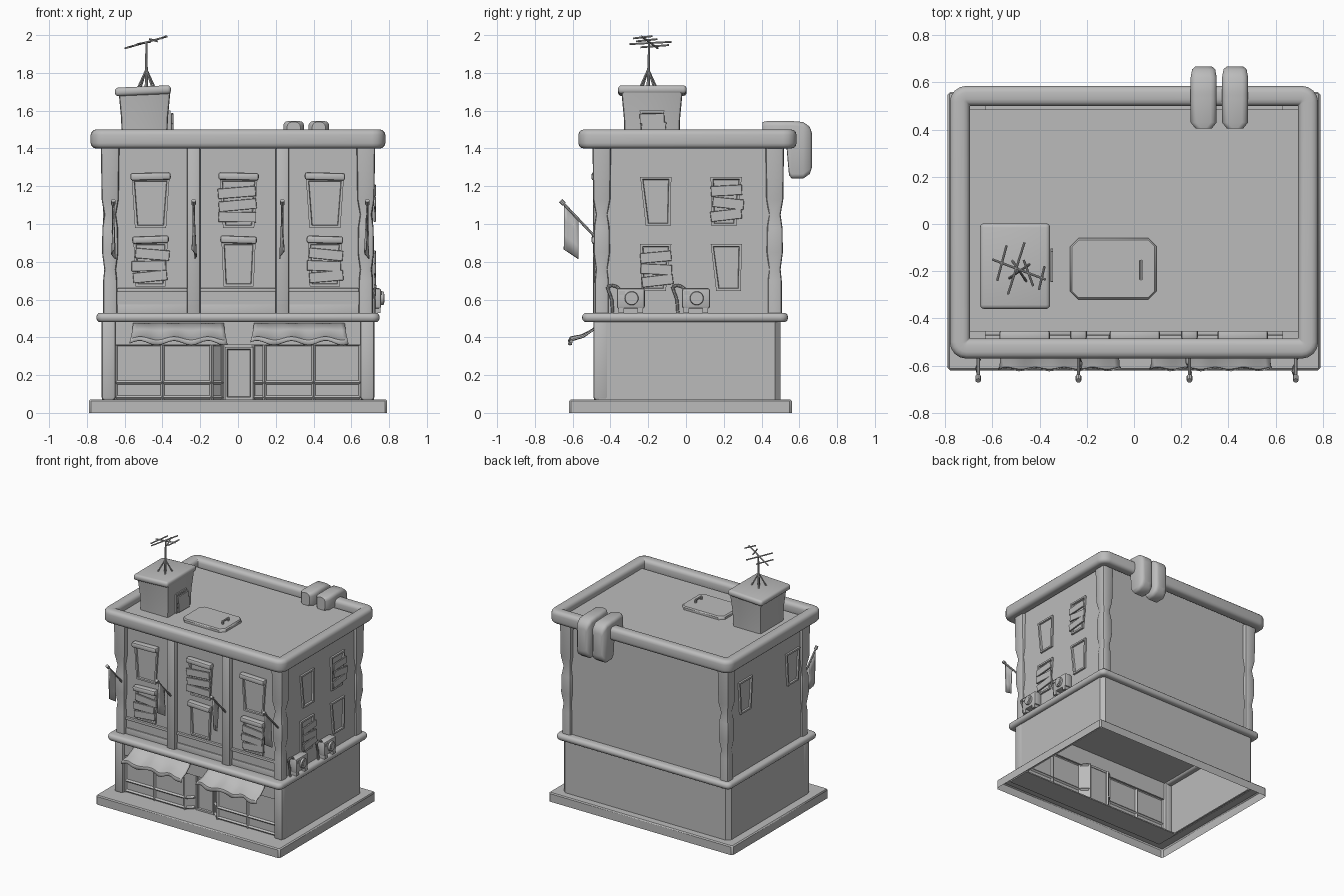
import bpy, bmesh, math, random
from mathutils import Matrix, Vector

random.seed(4)
old = bpy.data.objects.get("Cube")
if old:
    bpy.data.objects.remove(old)

grey = bpy.data.materials.new("plain_grey")
grey.use_nodes = True
grey.diffuse_color = (0.5, 0.5, 0.5, 1)
grey.node_tree.nodes["Principled BSDF"].inputs["Base Color"].default_value = grey.diffuse_color


def finish(name, bm, matrix=None):
    bmesh.ops.recalc_face_normals(bm, faces=bm.faces)
    me = bpy.data.meshes.new(name)
    bm.to_mesh(me)
    bm.free()
    if matrix:
        me.transform(matrix)
    me.materials.append(grey)
    for p in me.polygons:
        p.use_smooth = True
    me.set_sharp_from_angle(angle=math.radians(40))
    ob = bpy.data.objects.new(name, me)
    bpy.context.collection.objects.link(ob)
    return ob


def box(name, lo, hi, bevel=0.0, segs=2, matrix=None, tilt=0.0):
    """Box between two corners; tilt turns it about its own y axis."""
    lo, hi = Vector(lo), Vector(hi)
    bm = bmesh.new()
    bmesh.ops.create_cube(bm, size=1)
    bmesh.ops.scale(bm, vec=hi - lo, verts=bm.verts)
    if bevel:
        bmesh.ops.bevel(bm, geom=bm.edges[:], offset=bevel, segments=segs, profile=0.5, affect='EDGES')
    m = Matrix.Translation((lo + hi) / 2) @ Matrix.Rotation(tilt, 4, 'Y')
    return finish(name, bm, matrix @ m if matrix else m)


def rod(name, a, b, r, r2=None, sides=8):
    a, b = Vector(a), Vector(b)
    bm = bmesh.new()
    bmesh.ops.create_cone(bm, cap_ends=True, segments=sides, radius1=r, radius2=r2 or r, depth=(b - a).length)
    rot = (b - a).to_track_quat('Z', 'Y').to_matrix().to_4x4()
    return finish(name, bm, Matrix.Translation((a + b) / 2) @ rot)


def loft(name, loops, cap_start=False, cap_end=False, wrap=False, ring=True, matrix=None):
    """Skin a row of matching point loops."""
    bm = bmesh.new()
    rows = [[bm.verts.new(p) for p in l] for l in loops]
    n = len(rows[0])
    pairs = list(zip(rows, rows[1:])) + ([(rows[-1], rows[0])] if wrap else [])
    for a, b in pairs:
        for i in range(n if ring else n - 1):
            j = (i + 1) % n
            bm.faces.new((a[i], a[j], b[j], b[i]))
    if cap_start:
        bm.faces.new(rows[0])
    if cap_end:
        bm.faces.new(rows[-1])
    return finish(name, bm, matrix)


def rrect(rect, inset, z, r=0.04, n=4):
    """Rounded rectangle loop at height z."""
    x0, x1, y0, y1 = rect[0] + inset, rect[1] - inset, rect[2] + inset, rect[3] - inset
    r = max(r - inset, 0.004)
    pts = []
    for k, (cx, cy) in enumerate([(x1 - r, y1 - r), (x0 + r, y1 - r), (x0 + r, y0 + r), (x1 - r, y0 + r)]):
        for i in range(n + 1):
            t = (k + i / n) * math.pi / 2
            pts.append((cx + r * math.cos(t), cy + r * math.sin(t), z))
    return pts


def rim(name, rect, width, z0, z1, bevel, r):
    """Moulding with a rounded section running round a rectangle."""
    prof = []
    for k, (d, z) in enumerate([(width - bevel, z1 - bevel), (bevel, z1 - bevel),
                                (bevel, z0 + bevel), (width - bevel, z0 + bevel)]):
        for i in range(4):
            t = (k + i / 3) * math.pi / 2
            prof.append((d + bevel * math.cos(t), z + bevel * math.sin(t)))
    return loft(name, [rrect(rect, d, z, r) for d, z in prof], wrap=True)


# Hollow base slab and front pavement
base = (-0.79, 0.79, -0.62, 0.56)
loft("base_slab", [rrect(base, d, z, 0.012, 1) for d, z in [(0, 0), (0, 0.062), (0.008, 0.07), (0.085, 0.07)]])
box("pavement", (-0.71, -0.56, 0.06), (0.71, -0.37, 0.069))

# Ground floor walls, open at front and below
w = 0.72
wall = [(-w, -0.46), (-w, 0.47), (-w + 0.03, 0.5), (w - 0.03, 0.5), (w, 0.47), (w, -0.46)]
shell = wall + [(x * 0.97, y * 0.97) for x, y in reversed(wall)]
loft("ground_walls", [[(x, y, z) for x, y in shell] for z in (0.068, 0.5)])
for s in (-1, 1):
    box("shop_pillar", (s * 0.685 - 0.037, -0.49, 0.068), (s * 0.685 + 0.037, -0.41, 0.5), 0.014)

# Upper storeys with roof deck
box("upper_walls", (-0.70, -0.455, 0.495), (0.70, 0.485, 1.445))
rim("belt_moulding", (-0.75, 0.75, -0.55, 0.54), 0.1, 0.48, 0.53, 0.022, 0.04)
rim("parapet", (-0.78, 0.78, -0.57, 0.585), 0.085, 1.4, 1.5, 0.028, 0.07)

# Lumpy corner pillars and plain middle pillars
swell = [(0.5, 0), (0.7, 0), (0.76, -0.006), (0.85, 0.006), (0.98, 0.004), (1.05, -0.006), (1.13, 0.008), (1.41, 0.012)]
for sx in (-1, 1):
    for sy in (-1, 1):
        cx, cy = sx * 0.677, 0.012 + sy * 0.458
        loops = [rrect((cx - 0.037 - g, cx + 0.037 + g, cy - 0.037 - g, cy + 0.037 + g), 0, z, 0.014, 2) for z, g in swell]
        loft("corner_pillar", loops, True, True)
    box("front_pillar", (sx * 0.235 - 0.036, -0.492, 0.5), (sx * 0.235 + 0.036, -0.44, 1.41), 0.014)

# Sill bands below the front windows
for x0, x1 in [(-0.64, -0.27), (-0.2, 0.2), (0.27, 0.64)]:
    box("sill_band", (x0, -0.472, 0.64), (x1, -0.45, 0.66), 0.004)
    box("sill_panel", (x0, -0.463, 0.5), (x1, -0.45, 0.575), 0.003)


def face_frame(origin, u, out):
    m = Matrix((Vector(u), Vector(out) * -1, Vector((0, 0, 1)))).transposed().to_4x4()
    m.translation = origin
    return m


def boards(m, u, z0, h, width):
    for k in (0.22, 0.46, 0.72):
        z, dx = z0 + h * k, random.uniform(-0.012, 0.012)
        box("window_board", (u - width / 2 + dx, -0.03, z - 0.027), (u + width / 2 + dx, -0.018, z + 0.027), 0.002, 1, m,
            random.uniform(-0.14, 0.14))


def window(m, u, z0, h, top, bottom, boarded=False, header=False, lean=0.0):
    """Tapered frame with a sunken pane; local -y points outward."""
    def quad(d, y):
        b, t = bottom / 2 - d, top / 2 - d
        return [(u - b + lean, y, z0 + d), (u + b + lean, y, z0 + d), (u + t, y, z0 + h - d), (u - t, y, z0 + h - d)]
    loft("window_frame", [quad(0, 0.005), quad(0, -0.014), quad(0.013, -0.014), quad(0.016, -0.002)], cap_end=True, matrix=m)
    if header:
        box("window_header", (u - top / 2 - 0.007, -0.045, z0 + h - 0.008), (u + top / 2 + 0.007, 0.005, z0 + h + 0.032),
            0.012, 2, m, random.uniform(-0.04, 0.04))
    if boarded:
        boards(m, u, z0, h, top)


front = face_frame((0, -0.455, 0), (1, 0, 0), (0, -1, 0))
left = face_frame((0.70, 0, 0), (0, 1, 0), (1, 0, 0))
right = face_frame((-0.70, 0, 0), (0, -1, 0), (-1, 0, 0))
for i, u in enumerate((-0.463, 0.003, 0.46)):
    window(front, u, 0.98, 0.26, 0.2, 0.165, i == 1, True)
    window(front, u, 0.67, 0.235, 0.18, 0.16, i != 1, True)
for i, u in enumerate((-0.16, 0.213)):
    s = 1 if i else -1
    window(left, u, 0.99, 0.26, 0.165, 0.13, i == 1, lean=-0.012 * s)
    window(left, u, 0.645, 0.25, 0.165, 0.13, i == 0, lean=0.012 * s)
for u in (-0.28, 0.3):
    window(right, u, 0.99, 0.25, 0.165, 0.13)

# Shopfront: fascia, angled display windows and recessed door
box("shop_fascia", (-0.66, -0.465, 0.36), (0.66, -0.43, 0.5))
plan = [(-0.65, -0.45), (-0.14, -0.45), (-0.085, -0.4), (0.085, -0.4), (0.14, -0.45), (0.65, -0.45)]
loft("shop_glass", [[(x, y, z) for x, y in plan] for z in (0.065, 0.37)], ring=False)
for (xa, ya), (xb, yb) in zip(plan, plan[1:]):
    if xa * xb > 0:
        for z in (0.082, 0.16, 0.365):
            rod("shop_rail", (xa, ya, z), (xb, yb, z), 0.011, sides=4)
for x, y in plan + [(-0.4, -0.45), (0.4, -0.45)]:
    rod("shop_post", (x, y, 0.068), (x, y, 0.37), 0.011, sides=4)
window(face_frame((0, -0.4, 0), (1, 0, 0), (0, -1, 0)), 0.005, 0.07, 0.28, 0.15, 0.15)

# Sagging awnings with a wavy hem
curve = [(-0.465, 0.475), (-0.5, 0.44), (-0.55, 0.41), (-0.61, 0.395), (-0.618, 0.372)]
for cx in (-0.315, 0.325):
    rows = []
    for k, (y, z) in enumerate(curve):
        f = k / 4
        rows.append([(cx + (i / 24 - 0.5) * (0.48 + 0.04 * f), y + 0.006 * f * math.sin(i * 1.1),
                      z + 0.012 * f * math.sin(i * 0.75 + cx)) for i in range(25)])
    cloth = loft("awning", rows, ring=False)
    cloth.modifiers.new("thickness", 'SOLIDIFY').thickness = 0.008

# Flag poles with hanging banners
for x in (-0.66, -0.235, 0.235, 0.685):
    rod("flag_pole", (x, -0.47, 0.92), (x, -0.655, 1.115), 0.007)
    rod("pole_tip", (x, -0.645, 1.105), (x, -0.663, 1.124), 0.012)
    rows = []
    for f in (0, 0.33, 0.67, 1):
        rows.append([(x + 0.012 * f * math.sin(4 * t + x * 5), -0.645 + 0.075 * t, 1.1 - 0.08 * t - f * (0.235 - 0.03 * t))
                     for t in (0, 0.25, 0.5, 0.75, 1)])
    flag = loft("banner", rows, ring=False)
    flag.modifiers.new("thickness", 'SOLIDIFY').thickness = 0.006

# Cooling units standing on the belt moulding
for y in (-0.293, 0.052):
    box("cooler_body", (0.695, y - 0.073, 0.552), (0.758, y + 0.075, 0.66), 0.012)
    rod("cooler_fan_ring", (0.75, y + 0.005, 0.607), (0.772, y + 0.005, 0.607), 0.038, 0.034, 20)
    rod("cooler_fan_hub", (0.77, y + 0.005, 0.607), (0.776, y + 0.005, 0.607), 0.022, sides=16)
    box("cooler_vent", (0.755, y - 0.062, 0.625), (0.763, y - 0.03, 0.645))
    for s in (-0.05, 0.05):
        box("cooler_foot", (0.7, y + s - 0.015, 0.528), (0.755, y + s + 0.015, 0.556))
    hose = [(0.725, y - 0.098 + 0.052 * math.cos(t), 0.62 + 0.055 * math.sin(t)) for t in (0.6, 1.1, 1.6, 2.1)]
    hose += [(0.72, y - 0.1, 0.6), (0.72, y - 0.095, 0.53)]
    for a, b in zip(hose, hose[1:]):
        rod("cooler_hose", a, b, 0.008)

# Twin tanks hooked over the rear parapet
hook = [(0.405, 0.02, 1.44, 1.54), (0.43, 0, 1.43, 1.545), (0.53, 0, 1.43, 1.545), (0.545, 0, 1.26, 1.545),
        (0.56, 0, 1.24, 1.545), (0.62, 0, 1.24, 1.54), (0.655, 0.006, 1.265, 1.515), (0.667, 0.02, 1.3, 1.48)]
for x in (0.295, 0.428):
    loops = []
    for y, d, lo, hi in hook:
        loops.append([(px, y, pz) for px, pz, _ in rrect((x - 0.055 + d, x + 0.055 - d, lo, hi), 0, y, 0.025, 3)])
    loft("rear_tank", loops, True, True)

# Roof hatch with handle
hatch = (-0.27, 0.095, -0.32, -0.06)
loft("roof_hatch", [rrect(hatch, d, z, 0.035, 1) for d, z in [(0, 1.44), (0, 1.462), (0.008, 1.47)]], cap_end=True)
rod("hatch_handle", (0.03, -0.235, 1.49), (0.03, -0.155, 1.49), 0.007)
for y in (-0.23, -0.16):
    rod("handle_post", (0.03, y, 1.465), (0.03, y, 1.492), 0.009)

# Roof hut, flared toward its cap
loft("roof_hut", [rrect((-0.615 - g, -0.375 + g, -0.325 - g, -0.035 + g), 0, z, 0.015, 2)
                  for z, g in [(1.44, 0), (1.56, 0.004), (1.71, 0.018)]], True, True)
box("hut_cap", (-0.652, -0.36, 1.683), (-0.355, 0.003, 1.728), 0.018, 3, tilt=-0.045)
hut_side = face_frame((-0.372, 0, 0), (0, 1, 0), (1, 0, 0))
window(hut_side, -0.18, 1.45, 0.15, 0.13, 0.12, True)

# Aerial: mast, tripod, boom and crossbars
foot = Vector((-0.485, -0.2, 1.72))
rod("aerial_mast", foot, (-0.485, -0.195, 1.965), 0.009, 0.005)
for k in range(4):
    t = k * math.pi / 2 + 0.6
    rod("aerial_leg", foot + Vector((0.055 * math.cos(t), 0.055 * math.sin(t), 0)), foot + Vector((0, 0, 0.1)), 0.005)
a, b = Vector((-0.6, -0.15, 1.93)), Vector((-0.375, -0.235, 1.993))
rod("aerial_boom", a, b, 0.005)
for f, half, skew in [(0.18, 0.075, 0.02), (0.45, 0.11, 0.035), (0.68, 0.055, -0.02), (0.93, 0.05, 0.012)]:
    c, d = a.lerp(b, f), Vector((skew, half, 0.006))
    rod("aerial_crossbar", c - d, c + d, 0.005)
